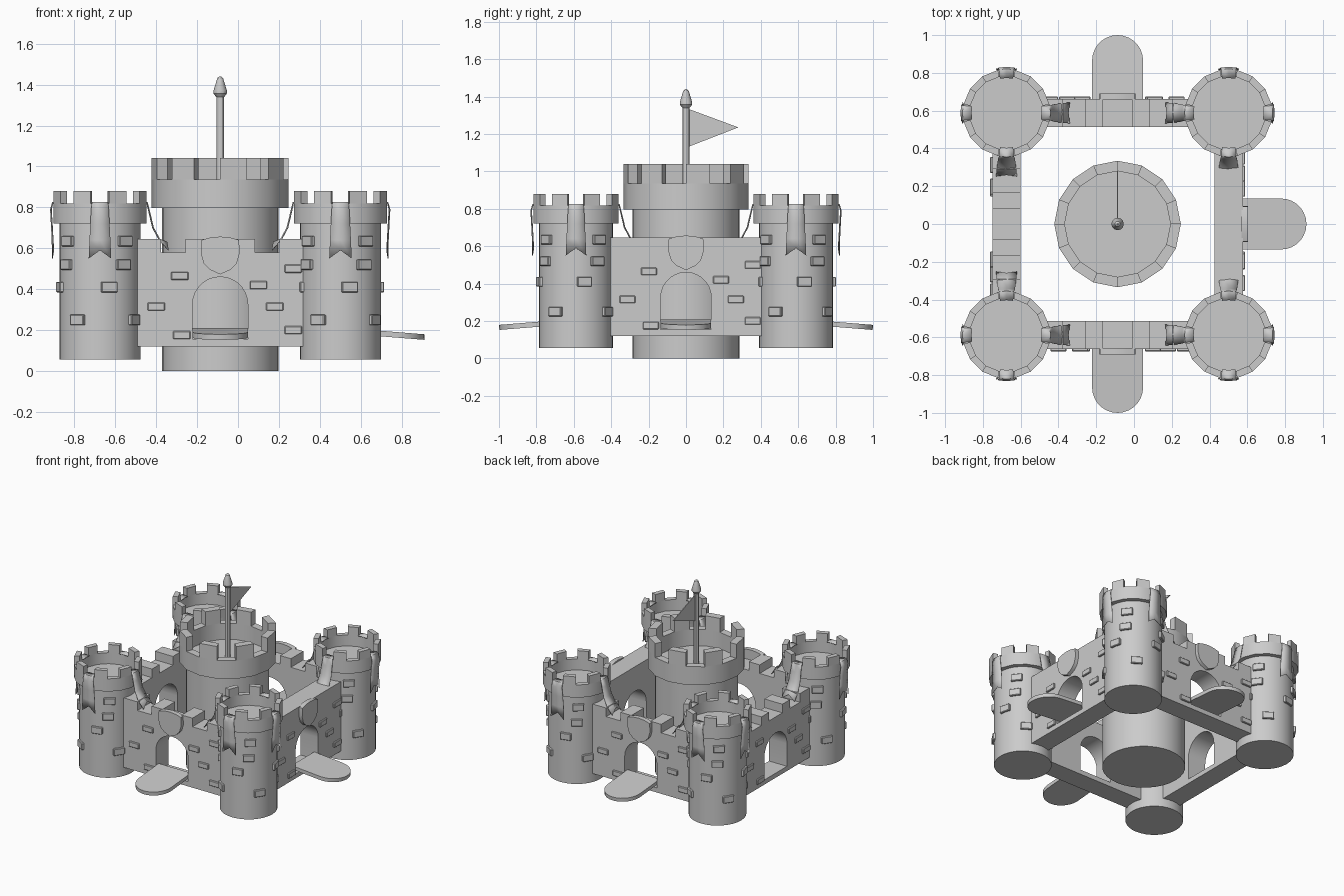
import bpy, bmesh
from math import radians, pi, sin, cos, sqrt
from mathutils import Matrix, Vector

if "Cube" in bpy.data.objects:
    bpy.data.objects.remove(bpy.data.objects["Cube"])

T = Matrix.Translation
CENTRE = T((-0.087, 0, 0))
D = 0.588            # distance from castle centre to wall / tower lines
UPRIGHT = Matrix.Rotation(pi / 2, 4, 'X')


def turn(k):
    return CENTRE @ Matrix.Rotation(k * pi / 2, 4, 'Z')


def add(name, bm, matrix, smooth=True):
    bmesh.ops.recalc_face_normals(bm, faces=bm.faces)
    me = bpy.data.meshes.new(name)
    for f in bm.faces:
        f.smooth = smooth
    bm.to_mesh(me)
    bm.free()
    me.set_sharp_from_angle(angle=radians(30))
    ob = bpy.data.objects.new(name, me)
    ob.matrix_world = matrix
    bpy.context.collection.objects.link(ob)
    return ob


def lathe(bm, prof, n, a0=0.0, sweep=360.0, closed=True):
    """Sweep an (r, z) profile around z; partial sweeps get end caps."""
    full = sweep == 360.0
    rings = []
    for i in range(n if full else n + 1):
        a = radians(a0 + sweep * i / n)
        rings.append([bm.verts.new((r * cos(a), r * sin(a), z)) for r, z in prof])
    m = len(prof)
    for i in range(n):
        p, q = rings[i], rings[(i + 1) % len(rings)]
        for j in range(m if closed else m - 1):
            k = (j + 1) % m
            bm.faces.new((p[j], q[j], q[k], p[k]))
    if not full:
        bm.faces.new(rings[0])
        bm.faces.new(rings[-1])
    elif not closed:
        bm.faces.new([r[0] for r in rings])
        bm.faces.new([r[-1] for r in rings])


def crown(name, ri, ro, z0, z1, z2, offset, matrix):
    bm = bmesh.new()
    lathe(bm, [(ri, z0), (ro, z0), (ro, z1), (ri, z1)], 16, offset)
    for i in range(8):
        lathe(bm, [(ri, z1), (ro, z1), (ro, z2), (ri, z2)], 1, offset + 45 * i, 22.5)
    return add(name, bm, matrix)


def drum(name, prof, n, matrix):
    bm = bmesh.new()
    lathe(bm, prof, n, 0, closed=False)
    return add(name, bm, matrix)


def plate(name, outlines, thick, matrix):
    """Flat outline (with holes) given thickness, through a filled curve."""
    cu = bpy.data.curves.new(name, 'CURVE')
    cu.dimensions = '2D'
    cu.fill_mode = 'BOTH'
    cu.extrude = thick / 2
    for pts in outlines:
        s = cu.splines.new('POLY')
        s.points.add(len(pts) - 1)
        for p, (x, y) in zip(s.points, pts):
            p.co = (x, y, 0, 1)
        s.use_cyclic_u = True
    tmp = bpy.data.objects.new(name + "_curve", cu)
    me = bpy.data.meshes.new_from_object(tmp)
    bpy.data.objects.remove(tmp)
    bm = bmesh.new()
    bm.from_mesh(me)
    bpy.data.meshes.remove(me)
    bmesh.ops.remove_doubles(bm, verts=bm.verts, dist=1e-5)
    return add(name, bm, matrix, False)


def arc(cx, cy, r, a0, a1, n=14):
    return [(cx + r * cos(radians(a0 + (a1 - a0) * i / n)),
             cy + r * sin(radians(a0 + (a1 - a0) * i / n))) for i in range(n + 1)]


def brick(bm, matrix, size):
    g = bmesh.ops.create_cube(bm, size=1, matrix=matrix @ Matrix.Diagonal((*size, 1)))
    edges = {e for v in g['verts'] for e in v.link_edges}
    bmesh.ops.bevel(bm, geom=list(edges), offset=0.004, segments=1, affect='EDGES')


def banner(name, path, matrix):
    """Cloth strip hung along -y with a fishtail end."""
    bm = bmesh.new()
    rows = []
    for i, (r, z) in enumerate(path):
        last = i == len(path) - 1
        w = 0.035 + 0.004 * i
        rows.append([bm.verts.new((x, -r + 0.1 * abs(x) + (0.012 if last and x == 0 else 0),
                                   z + (0.04 if last and x == 0 else 0)))
                     for x in (-w, 0, w)])
    for p, q in zip(rows, rows[1:]):
        for j in range(2):
            bm.faces.new((p[j], p[j + 1], q[j + 1], q[j]))
    ob = add(name, bm, matrix)
    mod = ob.modifiers.new("cloth_thickness", 'SOLIDIFY')
    mod.thickness = 0.004
    mod.offset = 0


# central keep, its crown, flag pole and pennant
drum("keep_body", [(0.285, 0), (0.285, 0.80)], 32, CENTRE)
drum("keep_floor", [(0.33, 0.797), (0.33, 0.812)], 16, CENTRE)
crown("keep_crown", 0.28, 0.335, 0.797, 0.935, 1.04, 0, CENTRE)
drum("flag_pole", [(0.019, 0.80), (0.019, 1.345)], 12, CENTRE)
drum("pole_finial", [(0.02, 1.34), (0.033, 1.357), (0.033, 1.37),
                     (0.014, 1.432), (0.004, 1.44)], 12, CENTRE)
plate("pennant", [[(0.01, 1.335), (0.28, 1.235), (0.01, 1.13)]], 0.006,
      CENTRE @ Matrix.Rotation(pi / 2, 4, 'Z') @ UPRIGHT)

# outlines for the walls, shields and drawbridges
LO, HI, NOTCH = 0.12, 0.645, 0.58
half = [(0.08, NOTCH), (0.08, HI), (0.17, HI), (0.17, NOTCH),
        (0.29, NOTCH), (0.29, HI), (0.42, HI)]
battlement = [(-0.42, LO), (0.42, LO)] + half[::-1] + [(-x, z) for x, z in half]
plain = [(-0.42, LO), (0.42, LO), (0.42, HI), (-0.42, HI)]
arch = [(-0.135, 0.155), (0.135, 0.155)] + arc(0, 0.325, 0.135, 0, 180)
s_half = [(0.05, 0.652), (0.092, 0.64), (0.095, 0.575), (0.08, 0.525), (0.05, 0.495)]
shield = [(0, 0.657)] + s_half + [(0, 0.472)] + [(-x, z) for x, z in s_half[::-1]]
bridge = [(0.135, 0.03), (-0.135, 0.03)] + arc(0, -0.207, 0.135, 180, 360)
wall_bricks = [(-0.198, 0.465), (0.187, 0.42), (-0.313, 0.315), (0.267, 0.315),
               (-0.188, 0.175), (0.357, 0.5), (0.357, 0.2)]
tower_bricks = [(-52, 0.635), (13, 0.41), (-33, 0.25), (35, 0.52)]

hang = [(0.185, 0.822), (0.232, 0.824), (0.242, 0.79), (0.238, 0.72), (0.234, 0.64), (0.238, 0.55)]
drape = [(0.185, 0.822), (0.232, 0.824), (0.245, 0.77), (0.262, 0.70), (0.292, 0.645), (0.34, 0.59)]

sides = ["front", "right", "back", "left"]
for k, side in enumerate(sides):
    M = turn(k)
    # curtain wall with arched gate; the right one has a plain top
    plate(side + "_wall", [plain if side == "right" else battlement, arch], 0.15,
          M @ T((0, -D, 0)) @ UPRIGHT)
    bm = bmesh.new()
    for x, z in wall_bricks:
        brick(bm, T((x, -D - 0.075, z)), (0.085, 0.024, 0.04))
    add(side + "_wall_bricks", bm, M, False)
    # shield and lowered drawbridge on three sides
    if side != "left":
        plate(side + "_shield", [shield], 0.035, M @ T((0, -D - 0.085, 0)) @ UPRIGHT)
        plate(side + "_drawbridge", [bridge], 0.027,
              M @ T((0, -D - 0.07, 0.193)) @ Matrix.Rotation(0.08, 4, 'X'))

    # corner tower with crown, bricks and four cloth banners
    C = M @ T((D, -D, 0))
    drum(f"tower_body_{k}", [(0.198, 0.055), (0.198, 0.725)], 32, C)
    drum(f"tower_floor_{k}", [(0.225, 0.722), (0.225, 0.735)], 16,
         C @ Matrix.Rotation(radians(11.25), 4, 'Z'))
    crown(f"tower_crown_{k}", 0.195, 0.232, 0.722, 0.818, 0.88, 11.25, C)
    bm = bmesh.new()
    for q in range(4):
        for a, z in tower_bricks:
            R = Matrix.Rotation(radians(a + 90 * q), 4, 'Z')
            brick(bm, R @ T((0, -0.198, z)), (0.08, 0.026, 0.052))
    add(f"tower_bricks_{k}", bm, C, False)
    for q in range(4):      # q = 0 and 1 face outwards, 2 and 3 lie over the walls
        banner(f"banner_{k}_{q}", hang if q < 2 else drape,
               C @ Matrix.Rotation(q * pi / 2, 4, 'Z'))
